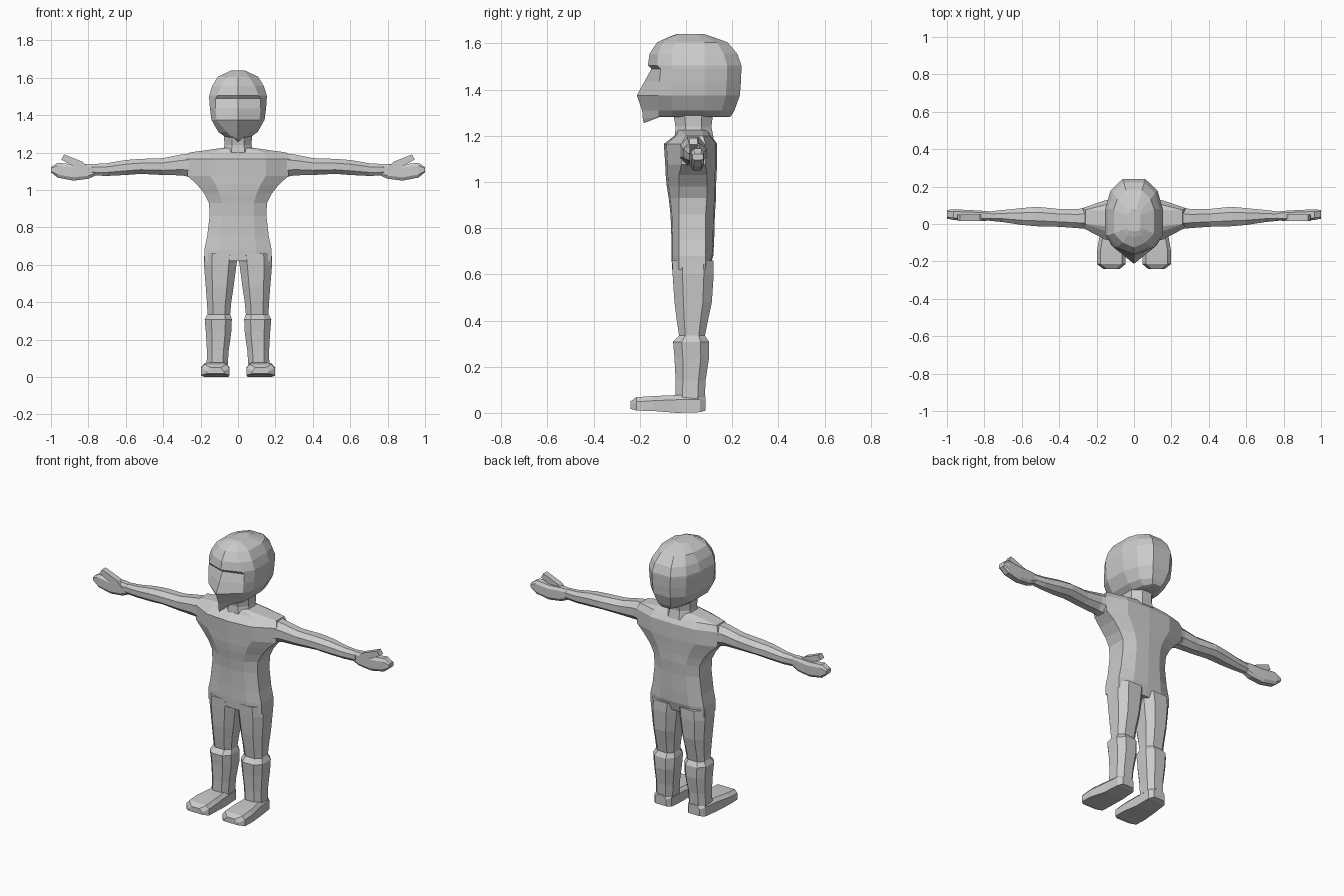
import bpy, bmesh

mat = bpy.data.materials.new("light grey")
mat.diffuse_color = (0.6, 0.6, 0.6, 1)


def loft(name, rings, mirror=False):
    """Skin a list of equal-length rings, cap both ends."""
    bm = bmesh.new()
    vs = [[bm.verts.new(p) for p in r] for r in rings]
    n = len(rings[0])
    for a, b in zip(vs, vs[1:]):
        for i in range(n):
            j = (i + 1) % n
            bm.faces.new((a[i], a[j], b[j], b[i]))
    bm.faces.new(vs[0])
    bm.faces.new(vs[-1])
    bmesh.ops.recalc_face_normals(bm, faces=bm.faces)
    me = bpy.data.meshes.new(name)
    bm.to_mesh(me)
    bm.free()
    me.materials.append(mat)
    ob = bpy.data.objects.new(name, me)
    bpy.context.collection.objects.link(ob)
    if mirror:
        ob.modifiers.new("mirror", 'MIRROR')
    return ob


def sym(half):
    """Complete a half ring whose first and last points lie on x = 0."""
    return half + [(-x, y, z) for x, y, z in half[-2:0:-1]]


def octagon(lo, hi, lo2, hi2, k=0.28):
    """Rectangle with cut corners, as 2D points."""
    du, dv = (hi - lo) * k, (hi2 - lo2) * k
    return [(lo + du, lo2), (hi - du, lo2), (hi, lo2 + dv), (hi, hi2 - dv),
            (hi - du, hi2), (lo + du, hi2), (lo, hi2 - dv), (lo, lo2 + dv)]


# Torso: z, half width, front, side front, side back, back
torso = [(0.62, .18, -.06, -.03, .085, .10), (0.68, .18, -.063, -.03, .085, .118),
         (0.75, .165, -.063, -.03, .085, .122), (0.86, .152, -.067, -.03, .085, .125),
         (0.93, .155, -.075, -.03, .09, .13), (0.98, .18, -.083, -.03, .09, .13),
         (1.03, .22, -.088, -.03, .09, .132), (1.075, .27, -.09, -.02, .085, .135),
         (1.165, .275, -.096, -.02, .085, .135), (1.2, .26, -.05, 0, .075, .11),
         (1.225, .08, -.035, -.02, .07, .09)]
loft("torso", [sym([(0, f, z), (.55 * w, f * .85 + sf * .15, z), (w, sf, z),
                    (w, sb, z), (.55 * w, b * .85 + sb * .15, z), (0, b, z)])
               for z, w, f, sf, sb, b in torso])

# Neck
loft("neck", [[(x, y, z) for x, y in octagon(-w, w, f, b)]
              for z, w, f, b in [(1.19, .085, -.05, .12), (1.24, .073, -.045, .11), (1.32, .075, -.06, .12)]])

# Head: z, front, face half width, face y, cheek y, half width, back
head = [(1.285, -.165, .035, -.12, -.06, .07, .195), (1.31, -.19, .06, -.12, -.06, .105, .21),
        (1.375, -.213, .115, -.12, -.06, .142, .233), (1.435, -.18, .12, -.115, -.06, .15, .238),
        (1.49, -.15, .12, -.11, -.06, .154, .24), (1.505, -.165, .11, -.125, -.06, .154, .24),
        (1.555, -.158, .09, -.12, -.06, .138, .222), (1.605, -.125, .06, -.10, -.05, .108, .18),
        (1.63, -.07, .04, -.06, -.03, .055, .11), (1.64, -.04, .03, -.035, -.02, .035, .08)]
rings = [sym([(0, f, z), (a, g, z), (w, c, z), (w, .08 if z < 1.62 else .05, z),
              (.82 * w, b * .74, z), (.4 * w, b, z), (0, b, z)])
         for z, f, a, g, c, w, b in head]
# jaw underside, dropping toward the chin
under = [(x * .7, y * .95, z - .004) for x, y, z in rings[0]]
under[0] = (0, -.182, 1.255)
rings[0][0] = (0, -.187, 1.27)
loft("head", [under] + rings)

# Arms: x, z low, z high, front, back
arms = [(.22, 1.06, 1.2, -.03, .095), (.3, 1.078, 1.19, -.022, .08), (.4, 1.08, 1.17, -.015, .08),
        (.52, 1.086, 1.166, -.012, .092), (.6, 1.08, 1.16, -.005, .085), (.7, 1.075, 1.143, .01, .075),
        (.78, 1.078, 1.138, .018, .066)]
loft("arm", [[(x, y, z) for y, z in octagon(f, b, lo, hi)] for x, lo, hi, f, b in arms], True)

# Hands and thumbs
hand = [(.765, 1.075, 1.138, .02, .066), (.8, 1.06, 1.14, .018, .07), (.88, 1.05, 1.137, .02, .075),
        (.965, 1.066, 1.145, .022, .078), (1.0, 1.095, 1.122, .028, .075)]
loft("hand", [[(x, y, z) for y, z in octagon(f, b, lo, hi, .2)] for x, lo, hi, f, b in hand], True)
thumb = [(.79, 1.11, .82, 1.09), (.83, 1.15, .87, 1.12), (.93, 1.19, .945, 1.163)]
loft("thumb", [[(a, .015, za), (a, .05, za), (b, .05, zb), (b, .015, zb)] for a, za, b, zb in thumb], True)

# Legs and boot shafts: z, inner, outer, front, back
legs = [(.66, 0, .18, -.06, .119), (.6, .008, .182, -.058, .12), (.48, .024, .172, -.05, .112),
        (.4, .036, .166, -.04, .095), (.335, .042, .163, -.03, .082), (.308, .033, .178, -.056, .1),
        (.24, .036, .172, -.05, .1), (.14, .05, .166, -.045, .085), (.05, .056, .168, -.045, .08)]
loft("leg", [[(x, y, z) for x, y in octagon(i, o, f, b, .24)] for z, i, o, f, b in legs], True)

# Feet: y, inner, outer, sole, top
feet = [(.085, .075, .15, .01, .07), (.06, .055, .17, .003, .077), (-.04, .052, .18, .0, .077),
        (-.14, .046, .197, .008, .073), (-.215, .046, .197, .01, .068), (-.24, .075, .165, .018, .05)]
loft("foot", [[(i, y, s), (o, y, s), (o, y, t - .02), (o - .018, y, t), (i + .018, y, t), (i, y, t - .02)]
              for y, i, o, s, t in feet], True)
